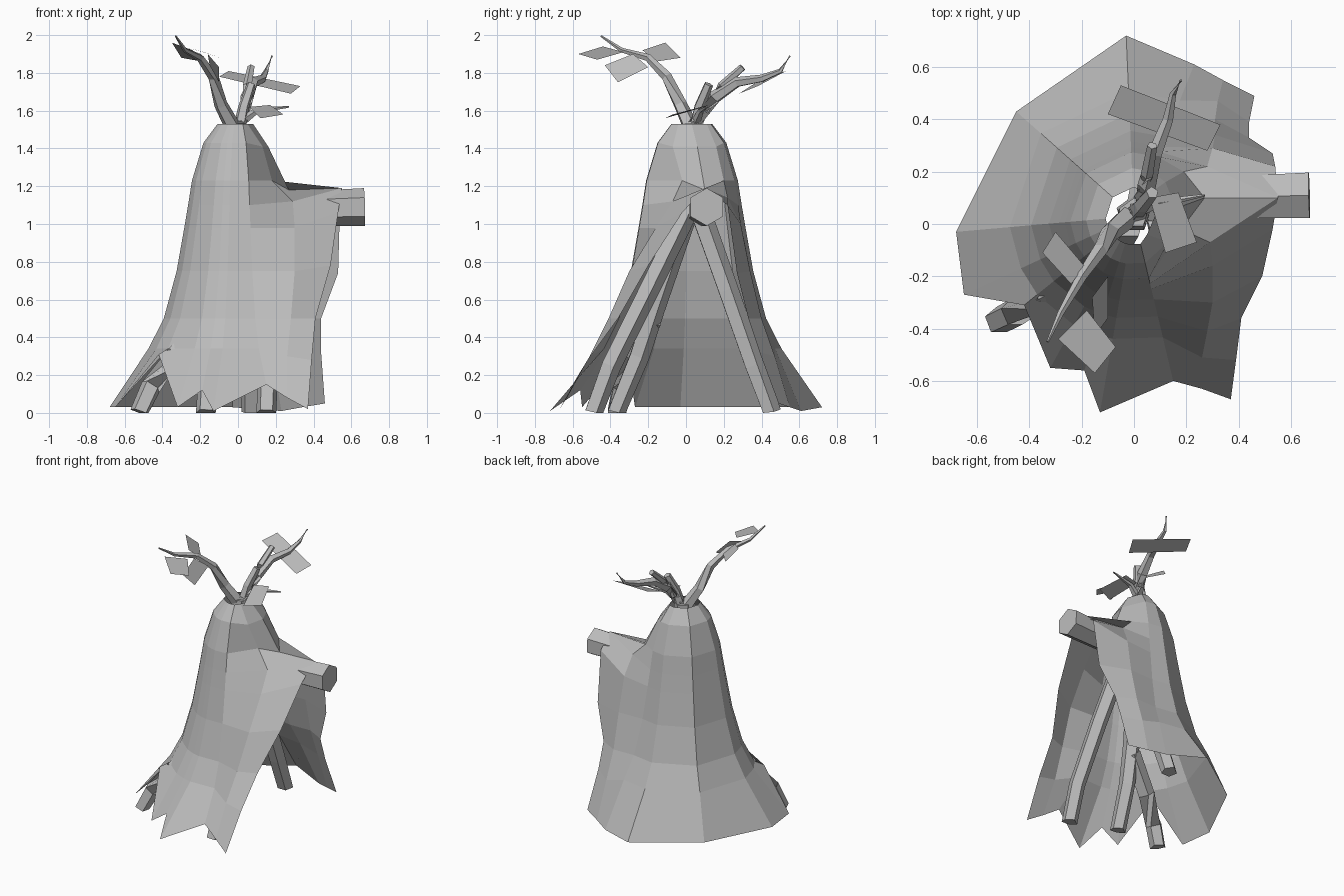
import bpy
import bmesh
from math import atan2, cos, sin, tau
from mathutils import Vector

default_cube = bpy.data.objects.get("Cube")
if default_cube:
    bpy.data.objects.remove(default_cube, do_unlink=True)

GREY = (0.5, 0.5, 0.5, 1.0)
material = bpy.data.materials.new("plain grey")
material.use_nodes = True
material.diffuse_color = GREY
material.node_tree.nodes["Principled BSDF"].inputs["Base Color"].default_value = GREY


def finish(name, bm):
    """Turn a bmesh into a flat shaded object in the scene."""
    mesh = bpy.data.meshes.new(name)
    bm.to_mesh(mesh)
    bm.free()
    mesh.materials.append(material)
    obj = bpy.data.objects.new(name, mesh)
    bpy.context.scene.collection.objects.link(obj)
    return obj


def tube(name, path, start_radius, end_radius, sides=5):
    """Sweep a tapering polygon along a path, kept above the ground."""
    bm = bmesh.new()
    points = [Vector(p) for p in path]
    last = len(points) - 1
    rings = []
    for i, point in enumerate(points):
        direction = (points[min(i + 1, last)] - points[max(i - 1, 0)]).normalized()
        helper = Vector((0, 0, 1)) if abs(direction.z) < 0.8 else Vector((0, 1, 0))
        across = direction.cross(helper).normalized()
        upward = across.cross(direction)
        radius = start_radius + (end_radius - start_radius) * i / last
        ring = []
        for k in range(sides):
            angle = tau * k / sides
            corner = point + radius * (sin(angle) * across + cos(angle) * upward)
            corner.z = max(corner.z, 0)
            ring.append(bm.verts.new(corner))
        rings.append(ring)
    for lower, upper in zip(rings, rings[1:]):
        for k in range(sides):
            n = (k + 1) % sides
            bm.faces.new((lower[k], lower[n], upper[n], upper[k]))
    bm.faces.new(rings[0])
    bm.faces.new(rings[-1])
    bmesh.ops.recalc_face_normals(bm, faces=bm.faces)
    return finish(name, bm)


def leaf(name, corners):
    bm = bmesh.new()
    bm.faces.new([bm.verts.new(c) for c in corners])
    bmesh.ops.recalc_face_normals(bm, faces=bm.faces)
    for face in bm.faces:
        face.normal_update()
        if face.normal.z < 0:
            face.normal_flip()
    return finish(name, bm)


# Cloak: bell profile as (height, share of the full hem radius)
profile = [(1.53, .16), (1.43, .27), (1.23, .36), (1.1, .39), (.98, .42),
           (.75, .48), (.5, .58), (.34, .7)]
CENTRE_Y = 0.03
HEM_RADIUS = 0.68


def bell_column(hem):
    """One line of cloth from the neck to a point on the ragged hem."""
    angle = atan2(hem[1] - CENTRE_Y, hem[0])
    column = [(HEM_RADIUS * f * cos(angle), CENTRE_Y + HEM_RADIUS * f * sin(angle), z)
              for z, f in profile]
    return column + [hem]


# Cloak: cloth draped over the arm, with the opening below it
ridge = [(.08, .03, 1.53), (.16, .06, 1.41), (.27, .1, 1.18), (.55, .1, 1.19)]
front_edge = ridge + [(.53, -.02, 1.06), (.49, -.2, .78), (.41, -.36, .5),
                      (.39, -.52, .28), (.37, -.67, .02)]
back_edge = ridge + [(.54, .22, 1.1), (.53, .27, .74), (.44, .33, .5),
                     (.44, .39, .32), (.46, .49, .05)]
front_fold = [(.05, -.04, 1.53), (.13, -.07, 1.41), (.18, -.02, 1.23),
              (.29, -.07, 1.12), (.3, -.16, .98), (.3, -.3, .75),
              (.28, -.41, .5), (.26, -.51, .3), (.26, -.63, .08)]
back_fold = [(.05, .11, 1.53), (.12, .16, 1.41), (.19, .2, 1.23),
             (.28, .22, 1.14), (.3, .29, 1), (.31, .34, .75),
             (.31, .4, .5), (.32, .47, .3), (.34, .55, .03)]
hems = [(.15, -.6, .15), (-.13, -.72, .01), (-.19, -.56, .12), (-.32, -.55, .03),
        (-.42, -.31, .31), (-.65, -.27, .03), (-.68, -.03, .03),
        (-.45, .43, .03), (-.03, .72, .03), (.23, .61, .01)]
columns = [front_edge, front_fold] + [bell_column(h) for h in hems]
columns += [back_fold, back_edge]

cloak = bmesh.new()
grid = [[cloak.verts.new(p) for p in column] for column in columns]
for a, b in zip(grid, grid[1:]):
    for r in range(len(a) - 1):
        cloak.faces.new((a[r], b[r], b[r + 1], a[r + 1]))
bmesh.ops.remove_doubles(cloak, verts=cloak.verts, dist=0.001)
finish("cloak", cloak)

# Arm stump poking out of the sleeve
tube("arm", [(.05, .08, 1.07), (.3, .1, 1.08), (.67, .11, 1.09)], .08, .1, 6)

# Root legs under the cloak
legs = {
    "front_left_leg": [(.15, -.49, 0), (.16, -.4, .25), (.14, -.2, .65), (.1, .02, 1.1)],
    "front_right_leg": [(-.52, -.37, 0), (-.46, -.34, .14), (-.33, -.27, .3),
                        (-.13, -.18, .5)],
    "middle_leg": [(-.17, -.37, 0), (-.15, -.25, .3), (-.12, -.17, .55), (-.02, 0, 1.05)],
    "back_leg": [(.07, .45, 0), (.07, .36, .25), (.06, .22, .65), (.03, .06, 1.1)],
}
for name, path in legs.items():
    tube(name, path, .055, .06)
tube("trunk", [(0, .04, 1), (0, .03, 1.3), (0, .04, 1.53)], .07, .06)

# Branches rising from the neck
branches = {
    "front_branch": ([(-.02, .03, 1.5), (-.09, -.03, 1.63), (-.13, -.1, 1.78),
                      (-.2, -.2, 1.88), (-.28, -.34, 1.92), (-.33, -.45, 1.995)], .045, .005),
    "back_branch": ([(.01, .03, 1.5), (.05, .15, 1.67), (.08, .27, 1.75),
                     (.13, .4, 1.77), (.15, .5, 1.81), (.18, .55, 1.89)], .045, .005),
    "upper_twig": ([(.03, .1, 1.6), (.05, .19, 1.73), (.07, .3, 1.83)], .03, .02),
    "short_twig": ([(.01, .05, 1.52), (.03, .07, 1.62), (.07, .12, 1.74)], .035, .025),
    "side_twig": ([(0, .05, 1.53), (.1, .08, 1.6), (.27, .11, 1.62)], .03, .005),
}
for name, (path, thick, thin) in branches.items():
    tube(name, path, thick, thin)

# Flat leaves on the branches
leaves = {
    "back_leaf": [(-.05, .53, 1.81), (-.1, .42, 1.78), (.28, .28, 1.69), (.33, .38, 1.73)],
    "side_leaf": [(.12, -.11, 1.56), (.24, -.07, 1.58), (.17, .12, 1.63), (.06, .1, 1.62)],
    "right_leaf": [(-.3, -.03, 1.88), (-.35, -.11, 1.96), (-.24, -.23, 1.92),
                   (-.19, -.16, 1.86)],
    "front_leaf": [(-.18, -.33, 1.91), (-.07, -.47, 1.87), (-.15, -.57, 1.9),
                   (-.29, -.44, 1.94)],
    "hanging_leaf": [(-.15, -.43, 1.84), (-.1, -.36, 1.75), (-.1, -.2, 1.83),
                     (-.16, -.28, 1.9)],
}
for name, corners in leaves.items():
    leaf(name, corners)
